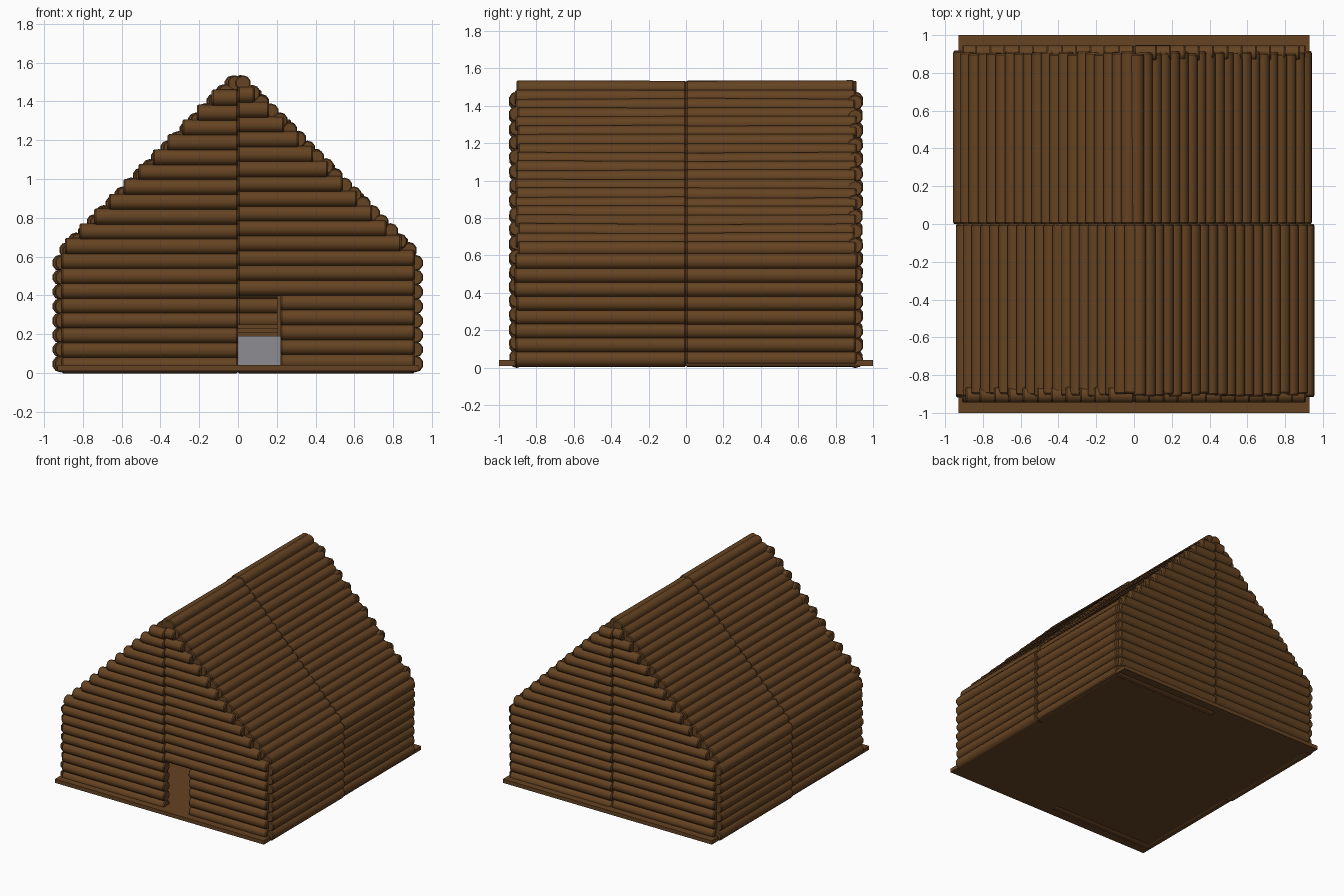
import bpy, bmesh, math, random
from mathutils import Vector

if "Cube" in bpy.data.objects:
    bpy.data.objects.remove(bpy.data.objects["Cube"])

random.seed(4)
SIDES = 10


def material(name, rgb):
    m = bpy.data.materials.new(name)
    m.diffuse_color = (*rgb, 1)
    m.use_nodes = True
    m.node_tree.nodes["Principled BSDF"].inputs["Base Color"].default_value = m.diffuse_color
    return m


BROWN = material("log brown", (0.130, 0.056, 0.016))
GREY = material("stone grey", (0.27, 0.27, 0.29))


def finish(bm, name, mat):
    mesh = bpy.data.meshes.new(name)
    bm.normal_update()
    bm.to_mesh(mesh)
    bm.free()
    mesh.materials.append(mat)
    obj = bpy.data.objects.new(name, mesh)
    bpy.context.collection.objects.link(obj)
    return obj


def add_log(bm, a, b, r):
    """Round log from a to b: smooth sides, sharp rims, slightly chamfered ends."""
    a, b = Vector(a), Vector(b)
    d = (b - a).normalized()
    side = d.cross(Vector((0, 0, 1))).normalized()
    up = side.cross(d)
    turn = math.pi / SIDES
    ch = min(0.008, (b - a).length * 0.2)
    rings = []
    for centre, k in ((a, 0.86), (a + d * ch, 1), (b - d * ch, 1), (b, 0.86)):
        rings.append([bm.verts.new(centre + r * k * (
            side * math.cos(turn + math.tau * i / SIDES) + up * math.sin(turn + math.tau * i / SIDES)))
            for i in range(SIDES)])
    new = [bm.faces.new(rings[0]), bm.faces.new(rings[3][::-1])]
    for r0, r1 in zip(rings, rings[1:]):
        for i in range(SIDES):
            j = (i + 1) % SIDES
            f = bm.faces.new((r0[i], r1[i], r1[j], r0[j]))
            f.smooth = True
            new.append(f)
    bmesh.ops.recalc_face_normals(bm, faces=new)
    for ring in rings:
        for i in range(SIDES):
            bm.edges.get((ring[i], ring[(i + 1) % SIDES])).smooth = False


def box(name, x, y, z, mat):
    bm = bmesh.new()
    bmesh.ops.create_cube(bm, size=1)
    for v in bm.verts:
        v.co = [lo + (hi - lo) * (c + 0.5) for (lo, hi), c in zip((x, y, z), v.co)]
    return finish(bm, name, mat)


def jitter(s):
    return random.uniform(-s, s)


def roof_x(z):
    """Half-width of the gable at height z."""
    return min(0.91, 0.875 - (z - 0.635) * 0.99)


PITCH, R = 0.0765, 0.0425


# Gable walls: each is two stacks of half-length logs meeting at x = 0
def gable_half(name, sx, y, base, extra, door=False):
    bm = bmesh.new()
    for i in range(19):
        z = base + PITCH * (i + 0.5)
        end = min(0.91, roof_x(z) + extra)
        start = 0.22 if door and z < 0.40 else 0.0
        if end > start + 0.02:
            add_log(bm, (sx * start, y, z), (sx * end, y, z), R + jitter(0.001))
    finish(bm, name, BROWN)


gable_half("front_wall_left", -1, -0.905, 0.002, 0.035)
gable_half("front_wall_right", 1, -0.905, 0.018, 0.0, door=True)
gable_half("back_wall_right", 1, 0.905, 0.002, 0.02)
gable_half("back_wall_left", -1, 0.905, 0.018, 0.0)


# Side walls and roof slopes: front and back halves meet at y = 0
for sx, sname in ((-1, "left"), (1, "right")):
    for sy, yname in ((-1, "front"), (1, "back")):
        shift = 0.006 if sy < 0 else -0.008
        bm = bmesh.new()
        for i in range(8):
            z = 0.046 + 0.0745 * i
            add_log(bm, (sx * 0.908 + shift, 0, z),
                    (sx * 0.908 + shift, sy * (0.912 + jitter(0.006)), z), R + jitter(0.001))
        finish(bm, f"{yname}_{sname}_side_wall", BROWN)

        bm = bmesh.new()
        for i in range(19):
            x = sx * (0.875 - 0.0475 * i) + shift
            z = 0.632 + 0.0478 * i
            add_log(bm, (x, 0, z + jitter(0.003)),
                    (x, sy * (0.906 + jitter(0.008)), z + jitter(0.003)), 0.041 + jitter(0.002))
        finish(bm, f"{yname}_{sname}_roof", BROWN)


# Floor slab
box("floor", (-0.93, 0.93), (-1, 1), (0.01, 0.04), BROWN)

# Furnishing seen through the doorway
box("stone_hearth", (0.0, 0.30), (0.45, 0.80), (0.04, 0.19), GREY)
for k in range(3):
    z = 0.19 + 0.02 * k
    box(f"hearth_plank_{k + 1}", (0.0, 0.30), (0.60 + 0.05 * k, 0.82), (z, z + 0.02), BROWN)
box("hearth_post", (0.20, 0.22), (0.56, 0.58), (0.19, 0.45), BROWN)
